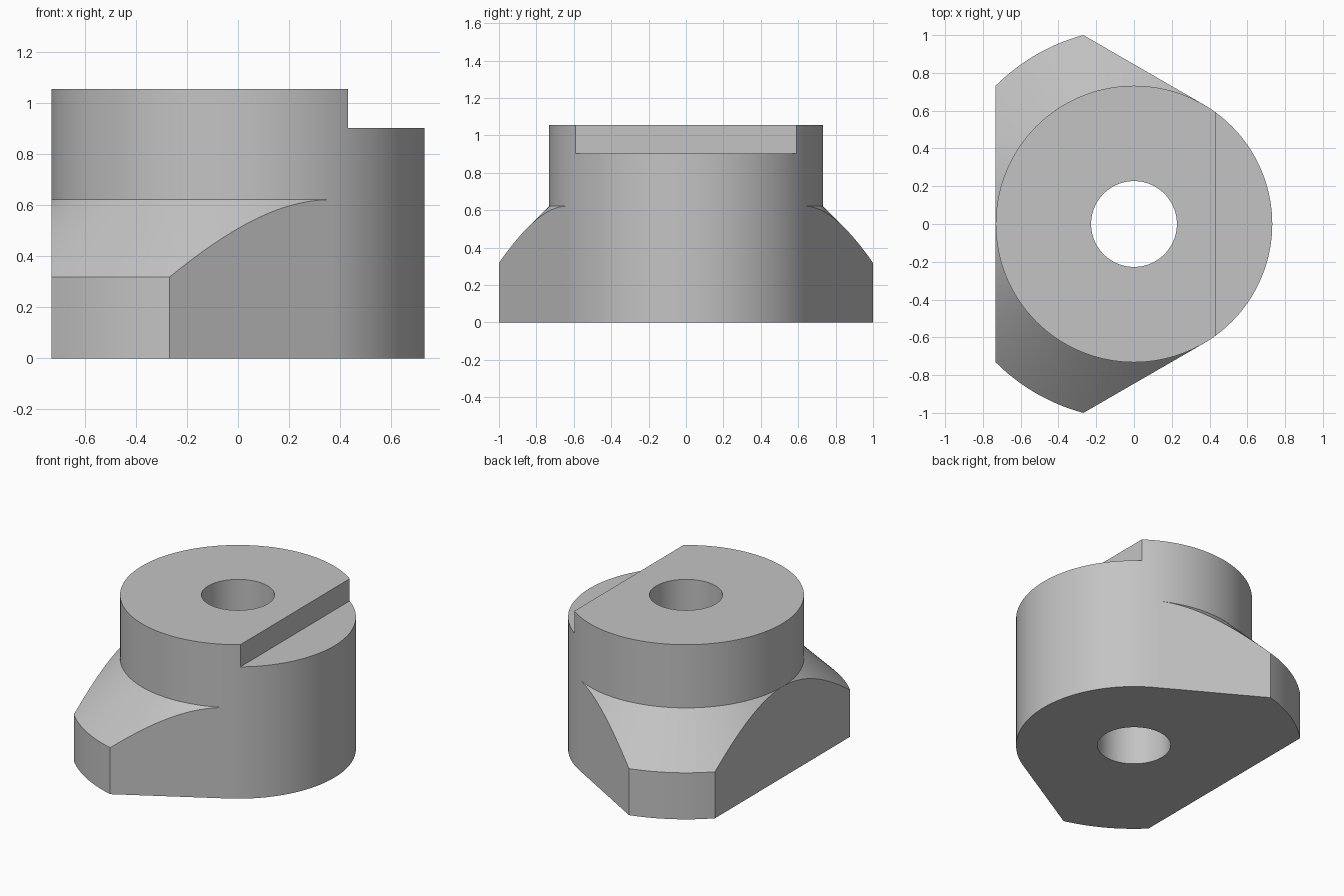
import bpy
import bmesh
from math import cos, sin, radians, sqrt, pi

default = bpy.data.objects.get("Cube")
if default:
    bpy.data.objects.remove(default, do_unlink=True)

BARREL = 0.732               # barrel radius
FLANGE = BARREL * sqrt(2)    # flange radius
BORE = 0.227
HEIGHT, SHOULDER = 1.055, 0.622
STEP_X, STEP_Z = 0.432, 0.903
STEPS = 240

# Material
grey = bpy.data.materials.new("plain grey")
grey.use_nodes = True
colour = (0.55, 0.55, 0.55, 1)
grey.diffuse_color = colour
grey.node_tree.nodes["Principled BSDF"].inputs["Base Color"].default_value = colour


def footprint(deg):
    """Flange radius, trimmed by flats tangent to the barrel at 60, 180 and 300 degrees."""
    if deg <= 60 or deg >= 300:
        return BARREL
    off = min(abs(deg - flat) for flat in (60, 180, 300))
    return min(FLANGE, BARREL / cos(radians(off)))


def section(deg):
    """Closed radial section: bore, base, flange wall, 45 degree cone, barrel."""
    r = footprint(deg)
    return [(BORE, 0), (r, 0), (r, SHOULDER - (r - BARREL)),
            (BARREL, SHOULDER), (BARREL, HEIGHT), (BORE, HEIGHT)]


# Body: sections swept around the axis
bm = bmesh.new()
rings = []
for i in range(STEPS):
    deg = 360 * i / STEPS
    a = radians(deg)
    rings.append([bm.verts.new((r * cos(a), r * sin(a), z)) for r, z in section(deg)])
for i, ring in enumerate(rings):
    after = rings[(i + 1) % STEPS]
    for j in range(len(ring)):
        k = (j + 1) % len(ring)
        bm.faces.new((ring[j], after[j], after[k], ring[k]))
bmesh.ops.remove_doubles(bm, verts=bm.verts, dist=0.00001)
bmesh.ops.recalc_face_normals(bm, faces=bm.faces)
mesh = bpy.data.meshes.new("flanged_body")
bm.to_mesh(mesh)
bm.free()
mesh.materials.append(grey)
body = bpy.data.objects.new("flanged_body", mesh)
bpy.context.collection.objects.link(body)

# Step cut into the top of the barrel
bpy.ops.mesh.primitive_cube_add(size=1, location=(STEP_X + 0.5, 0, STEP_Z + 0.5))
cutter = bpy.context.object
cutter.name = "step_cutter"
cutter.scale.y = 2
cutter.hide_render = True
cutter.data.materials.append(grey)
cut = body.modifiers.new("step", 'BOOLEAN')
cut.operation = 'DIFFERENCE'
cut.solver = 'EXACT'
cut.object = cutter

bpy.ops.object.select_all(action='DESELECT')
body.select_set(True)
bpy.context.view_layer.objects.active = body
bpy.ops.object.modifier_apply(modifier=cut.name)
bpy.data.objects.remove(cutter, do_unlink=True)
bpy.ops.object.shade_smooth_by_angle(angle=pi / 6)
